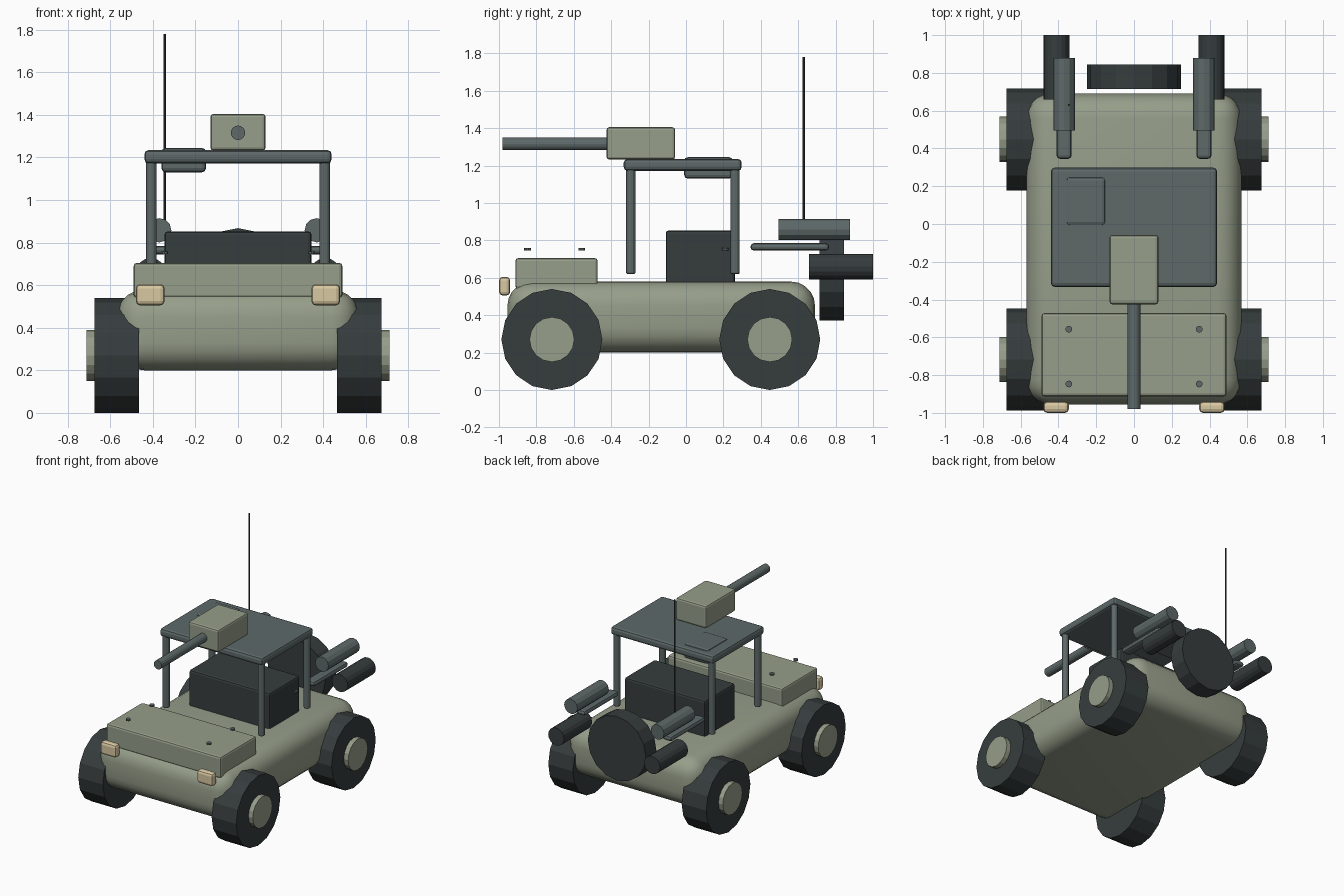
import bpy, math

if "Cube" in bpy.data.objects:
    bpy.data.objects.remove(bpy.data.objects["Cube"])


def material(name, rgb):
    m = bpy.data.materials.new(name)
    m.diffuse_color = (*rgb, 1)
    m.use_nodes = True
    m.node_tree.nodes["Principled BSDF"].inputs["Base Color"].default_value = m.diffuse_color
    return m


OLIVE = material("olive paint", (0.305, 0.342, 0.254))
STEEL = material("grey steel", (0.112, 0.141, 0.141))
DARK = material("dark rubber", (0.037, 0.046, 0.047))
CREAM = material("cream lamp", (0.69, 0.58, 0.36))


def finish(ob, name, mat, bevel=0, segments=2):
    ob.name = name
    ob.data.materials.append(mat)
    bpy.ops.object.transform_apply(location=False, rotation=True, scale=True)
    if bevel:
        mod = ob.modifiers.new("rounding", "BEVEL")
        mod.width = bevel
        mod.segments = segments
        mod.limit_method = "ANGLE"
        bpy.ops.object.modifier_apply(modifier=mod.name)
    return ob


def box(name, mat, x, y, z, bevel=0.015, segments=2):
    """Box from (low, high) ranges on each axis."""
    r = (x, y, z)
    bpy.ops.mesh.primitive_cube_add(size=1, location=[(a + b) / 2 for a, b in r])
    ob = bpy.context.object
    ob.scale = [b - a for a, b in r]
    return finish(ob, name, mat, bevel, segments)


def rod(name, mat, axis, radius, span, centre, sides=16, bevel=0):
    """Cylinder along an axis; centre holds the other two coordinates in order."""
    loc = list(centre)
    loc.insert("xyz".index(axis), sum(span) / 2)
    rot = {"x": (0, math.pi / 2, 0), "y": (math.pi / 2, 0, 0), "z": (0, 0, 0)}[axis]
    bpy.ops.mesh.primitive_cylinder_add(vertices=sides, radius=radius,
                                        depth=span[1] - span[0], location=loc, rotation=rot)
    return finish(bpy.context.object, name, mat, bevel)


def span(side, a, b):
    return tuple(sorted((side * a, side * b)))


# Rounded hull, hood and cabin block
box("hull", OLIVE, (-0.57, 0.57), (-0.955, 0.69), (0.2, 0.58), 0.13, 5)
bpy.ops.object.shade_smooth_by_angle(angle=math.radians(40))
box("hood", OLIVE, (-0.49, 0.49), (-0.912, -0.472), (0.54, 0.705))
box("cabin_block", DARK, (-0.345, 0.345), (-0.108, 0.262), (0.54, 0.853))

# Roof, hatch and gun mount
box("roof", STEEL, (-0.44, 0.44), (-0.333, 0.298), (1.172, 1.235), 0.02)
box("roof_hatch", STEEL, (-0.36, -0.15), (-0.01, 0.25), (1.13, 1.245), 0.02)
box("gun_housing", OLIVE, (-0.13, 0.13), (-0.425, -0.058), (1.232, 1.405))
rod("gun_barrel", STEEL, "y", 0.034, (-0.98, -0.3), (0, 1.316))

# Rear spare wheel and antenna
rod("spare_wheel", DARK, "y", 0.248, (0.715, 0.845), (0, 0.62))
rod("antenna", DARK, "z", 0.006, (0.84, 1.78), (-0.345, 0.63), 8)

for s, side in ((-1, "left"), (1, "right")):
    # Wheels with protruding hubs, and roof posts
    for y, post_y, end in ((-0.717, -0.295, "front"), (0.448, 0.262, "rear")):
        rod(f"{end}_{side}_wheel", DARK, "x", 0.27, span(s, 0.465, 0.675), (y, 0.27))
        rod(f"{end}_{side}_hub", OLIVE, "x", 0.12, span(s, 0.6, 0.712), (y, 0.27))
        rod(f"{end}_{side}_post", STEEL, "z", 0.025, (0.62, 1.2),
            (s * 0.407, post_y), 12, 0.008)
    # Headlight
    box(f"{side}_headlight", CREAM, span(s, 0.345, 0.48), (-1.0, -0.94), (0.505, 0.605), 0.02)
    # Small fasteners above the hood and at the cabin
    for i, y in enumerate((-0.847, -0.557, 0.21)):
        rod(f"{side}_fastener_{i + 1}", STEEL, "z", 0.018, (0.746, 0.758), (s * 0.345, y), 10)
    # Rear rack: canister, flat carrier and exhaust
    rod(f"{side}_canister", STEEL, "y", 0.057, (0.495, 0.878), (s * 0.37, 0.858), 12)
    box(f"{side}_carrier", STEEL, span(s, 0.33, 0.41), (0.345, 0.765), (0.745, 0.785), 0.018)
    rod(f"{side}_exhaust", DARK, "y", 0.068, (0.658, 1.0), (s * 0.41, 0.66))
